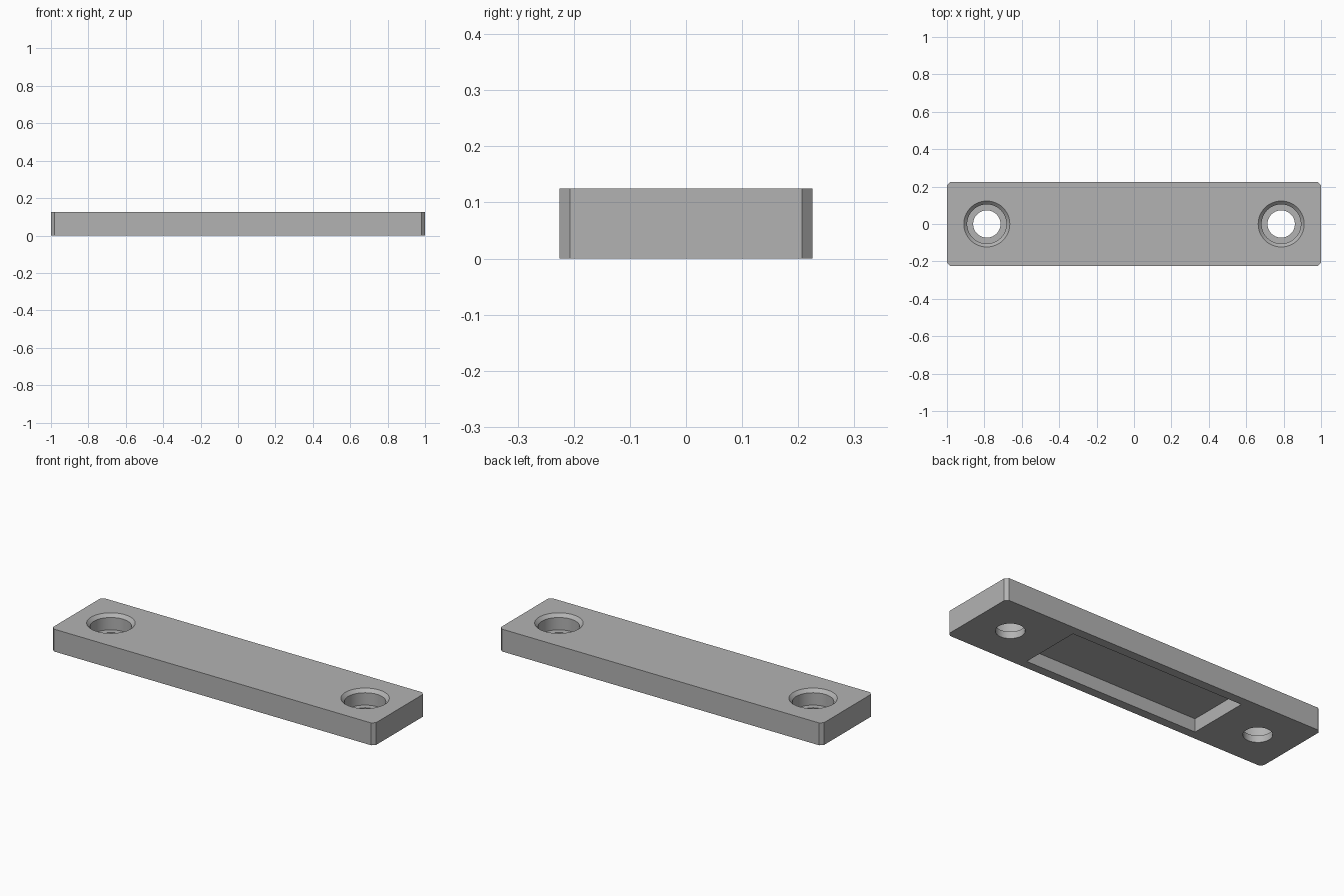
import bpy, bmesh, math

LENGTH, WIDTH, HEIGHT, CORNER = 2.0, 0.45, 0.125, 0.018
HOLE_X = 0.787

if "Cube" in bpy.data.objects:
    bpy.data.objects.remove(bpy.data.objects["Cube"], do_unlink=True)

grey = bpy.data.materials.new("plain grey")
grey.use_nodes = True
colour = (0.45, 0.45, 0.45, 1)
grey.diffuse_color = colour
grey.node_tree.nodes["Principled BSDF"].inputs["Base Color"].default_value = colour


def add_object(name, bm):
    bmesh.ops.recalc_face_normals(bm, faces=bm.faces)
    mesh = bpy.data.meshes.new(name)
    bm.to_mesh(mesh)
    bm.free()
    mesh.materials.append(grey)
    obj = bpy.data.objects.new(name, mesh)
    bpy.context.collection.objects.link(obj)
    return obj


def box(name, size, z, chamfer=0):
    bm = bmesh.new()
    bmesh.ops.create_cube(bm, size=1)
    bmesh.ops.scale(bm, vec=size, verts=bm.verts)
    bmesh.ops.translate(bm, vec=(0, 0, z), verts=bm.verts)
    if chamfer:
        upright = [e for e in bm.edges
                   if abs(e.verts[0].co.z - e.verts[1].co.z) > size[2] / 2]
        bmesh.ops.bevel(bm, geom=upright, offset=chamfer, segments=1, affect='EDGES')
    return add_object(name, bm)


def lathe(name, profile, x, sides=64):
    # Closed solid turned from (radius, height) pairs
    bm = bmesh.new()
    rings = []
    for r, z in profile:
        rings.append([bm.verts.new((x + r * math.cos(2 * math.pi * i / sides),
                                    r * math.sin(2 * math.pi * i / sides), z))
                      for i in range(sides)])
    for low, high in zip(rings, rings[1:]):
        for i in range(sides):
            j = (i + 1) % sides
            bm.faces.new((low[i], low[j], high[j], high[i]))
    bm.faces.new(rings[0])
    bm.faces.new(rings[-1])
    return add_object(name, bm)


# Plate with chamfered upright corners
plate = box("mounting_plate", (LENGTH, WIDTH, HEIGHT), HEIGHT / 2, CORNER)

# Rectangular pocket in the underside
pocket_depth = 0.074
cutters = [box("pocket_cutter", (1.07, 0.35, pocket_depth * 2), 0)]

# Counterbored screw holes with a chamfered rim
screw_hole = [(0.073, -0.05), (0.073, 0.038), (0.105, 0.038),
              (0.105, HEIGHT - 0.018), (0.123, HEIGHT), (0.123, HEIGHT + 0.05)]
for side, x in (("left", HOLE_X), ("right", -HOLE_X)):
    cutters.append(lathe(side + "_hole_cutter", screw_hole, x))

for cutter in cutters:
    cutter.hide_render = True
    cut = plate.modifiers.new(cutter.name, 'BOOLEAN')
    cut.operation = 'DIFFERENCE'
    cut.solver = 'EXACT'
    cut.object = cutter

# Apply the cuts and discard the cutters
bpy.ops.object.select_all(action='DESELECT')
bpy.context.view_layer.objects.active = plate
plate.select_set(True)
for cutter in cutters:
    bpy.ops.object.modifier_apply(modifier=cutter.name)
    bpy.data.objects.remove(cutter, do_unlink=True)
bpy.ops.object.shade_smooth_by_angle(angle=math.radians(30))
